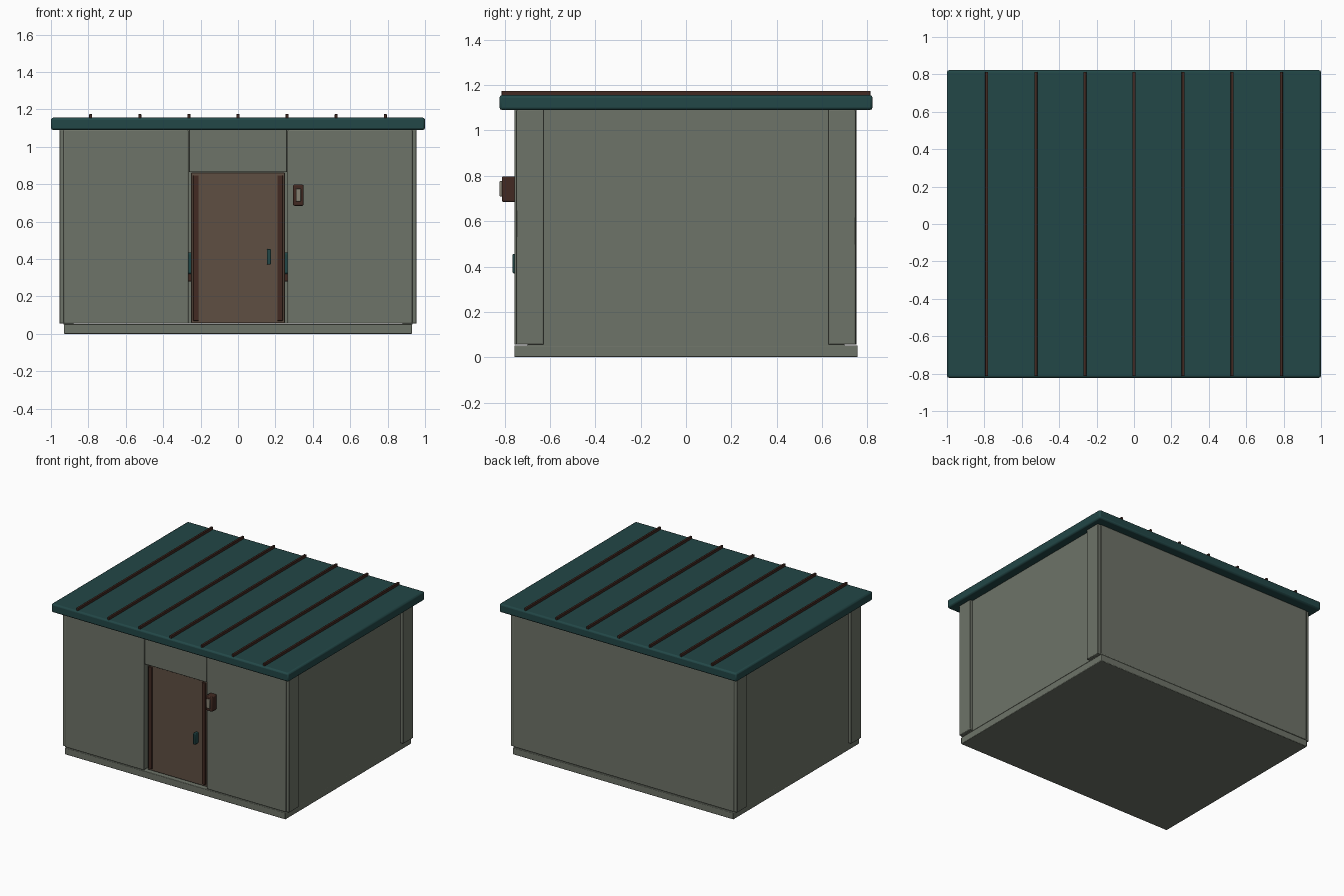
import bpy

if "Cube" in bpy.data.objects:
    bpy.data.objects.remove(bpy.data.objects["Cube"])


def material(name, rgb):
    m = bpy.data.materials.new(name)
    m.diffuse_color = (*rgb, 1)
    m.use_nodes = True
    m.node_tree.nodes["Principled BSDF"].inputs["Base Color"].default_value = m.diffuse_color
    return m


GREY = material("grey green panel", (0.155, 0.172, 0.138))
TEAL = material("dark teal", (0.016, 0.063, 0.063))
BROWN = material("door brown", (0.112, 0.077, 0.054))
DARK = material("dark brown trim", (0.054, 0.023, 0.016))
LENS = material("lamp lens", (0.24, 0.22, 0.17))


def box(name, x, y, z, mat, bevel=0.0):
    """Box from (min, max) ranges, with an optional small bevel."""
    bpy.ops.mesh.primitive_cube_add(
        size=1, location=[(r[0] + r[1]) / 2 for r in (x, y, z)])
    o = bpy.context.object
    o.name = name
    o.scale = [r[1] - r[0] for r in (x, y, z)]
    bpy.ops.object.transform_apply(location=False, rotation=False, scale=True)
    o.data.materials.append(mat)
    if bevel:
        b = o.modifiers.new("bevel", 'BEVEL')
        b.width = bevel
        b.segments = 2
        bpy.ops.object.shade_smooth_by_angle()
    return o


def span(a, b, s):
    """Range mirrored to the side given by s."""
    return (a, b) if s > 0 else (-b, -a)


WALL_Z = (0.055, 1.092)

# floor slab and back wall
box("floor_slab", (-0.93, 0.93), (-0.757, 0.757), (0, 0.052), GREY, 0.004)
box("back_wall", (-0.93, 0.93), (0.70, 0.753), WALL_Z, GREY, 0.006)

for s, side in ((-1, "left"), (1, "right")):
    # front panels, side walls and projecting corner posts
    box(side + "_front_panel", span(0.265, 0.932, s), (-0.757, -0.70), WALL_Z, GREY, 0.006)
    box(side + "_side_wall", span(0.88, 0.932, s), (-0.70, 0.70), (0.05, 1.092), GREY)
    for t, end in ((-1, "front"), (1, "back")):
        box(f"{side}_{end}_corner_post", span(0.90, 0.955, s),
            span(0.628, 0.747, t), WALL_Z, GREY, 0.004)
    # door edge strips
    box(side + "_door_strip", span(0.21, 0.24, s), (-0.738, -0.72), (0.07, 0.848), DARK, 0.003)

# lintel, door and handle
box("lintel", (-0.262, 0.262), (-0.752, -0.70), (0.865, 1.092), GREY, 0.003)
box("door", (-0.25, 0.25), (-0.73, -0.70), (0.057, 0.863), BROWN, 0.003)
box("door_handle", (0.155, 0.176), (-0.765, -0.725), (0.37, 0.455), TEAL, 0.005)

# wall lamp beside the door
box("lamp_housing", (0.295, 0.35), (-0.812, -0.75), (0.685, 0.798), DARK, 0.006)
box("lamp_lens", (0.309, 0.336), (-0.822, -0.805), (0.708, 0.778), LENS, 0.004)

# bench inside, glimpsed through the gaps around the door
box("bench_frame", (-0.75, 0.75), (0.25, 0.69), (0.28, 0.32), DARK, 0.004)
box("bench_cushion", (-0.75, 0.75), (0.25, 0.69), (0.32, 0.435), TEAL, 0.01)

# roof with standing seams
box("roof", (-1, 1), (-0.823, 0.823), (1.09, 1.156), TEAL, 0.012)
for i in range(-3, 4):
    x = i * 0.2625
    box(f"roof_seam_{i + 4}", (x - 0.008, x + 0.008), (-0.813, 0.813), (1.15, 1.175), DARK, 0.002)
